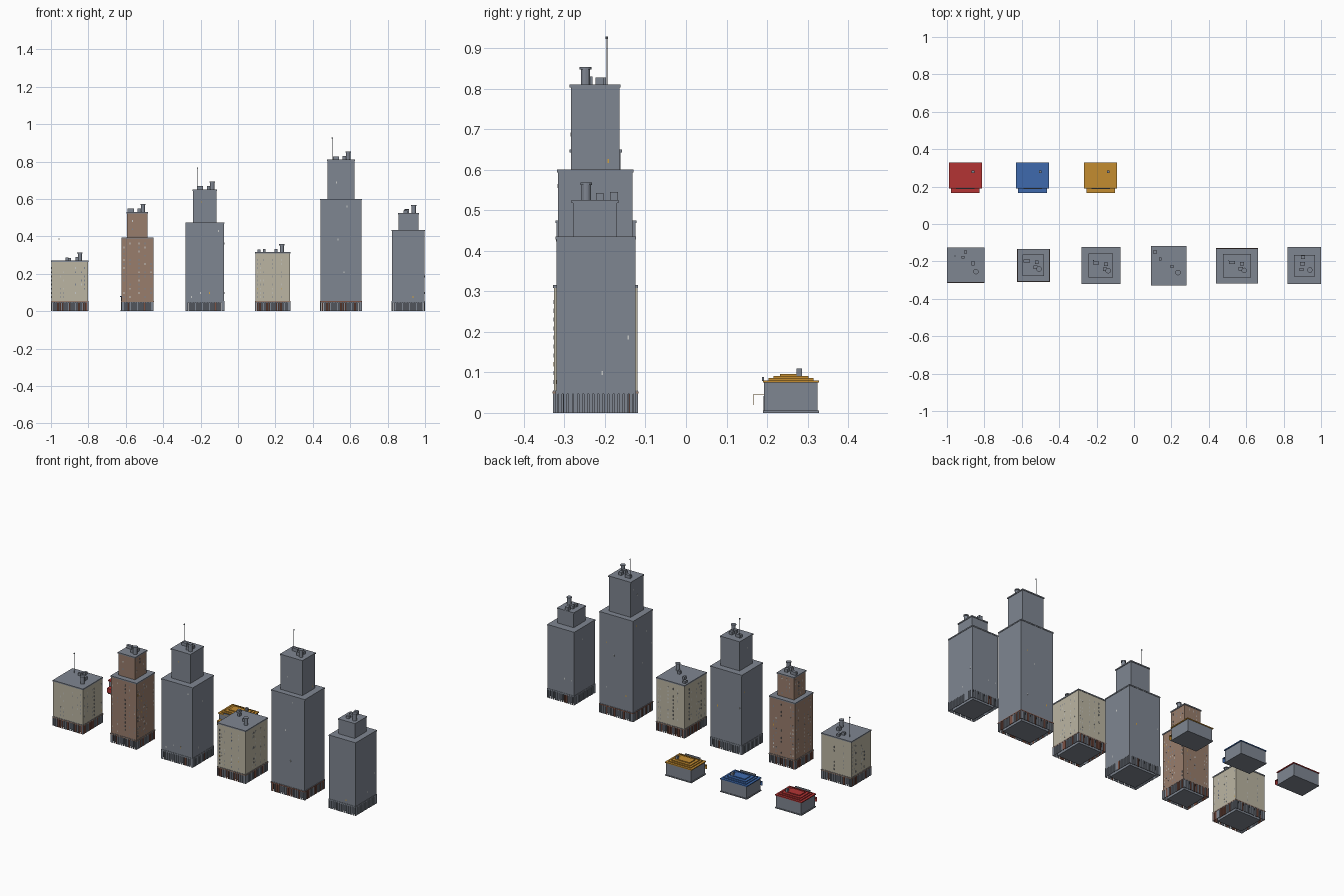
import bpy, bmesh, random
from mathutils import Matrix

if "Cube" in bpy.data.objects:
    bpy.data.objects.remove(bpy.data.objects["Cube"])

random.seed(7)


def mat(name, srgb):
    m = bpy.data.materials.new(name)
    lin = [((c / 255 + 0.055) / 1.055) ** 2.4 for c in srgb]
    m.diffuse_color = (*lin, 1)
    m.use_nodes = True
    m.node_tree.nodes["Principled BSDF"].inputs["Base Color"].default_value = m.diffuse_color
    return m


GREY = mat("slate_grey", (127, 134, 145))
DARK = mat("dark_glass", (78, 84, 95))
BEIGE = mat("beige_stone", (187, 181, 162))
BROWN = mat("brown_brick", (152, 125, 108))
RUST = mat("rust_trim", (125, 82, 68))
PALE = mat("pale_window", (200, 202, 200))
AMBER = mat("lit_window", (205, 160, 70))
RED = mat("red_roof", (180, 52, 52))
BLUE = mat("blue_roof", (62, 106, 174))
GOLD = mat("gold_roof", (196, 140, 48))


class Part:
    """Collects boxes and cylinders into one named mesh object."""
    def __init__(self, name, *mats):
        self.name, self.mats, self.bm = name, mats, bmesh.new()

    def box(self, x0, x1, y0, y1, z0, z1, mi=0):
        m = Matrix.Translation(((x0 + x1) / 2, (y0 + y1) / 2, (z0 + z1) / 2)) \
            @ Matrix.Diagonal((x1 - x0, y1 - y0, z1 - z0, 1))
        r = bmesh.ops.create_cube(self.bm, size=1, matrix=m)
        for f in {f for v in r["verts"] for f in v.link_faces}:
            f.material_index = mi

    def cyl(self, x, y, z0, z1, r, n=12):
        bmesh.ops.create_cone(self.bm, cap_ends=True, segments=n, radius1=r,
                              radius2=r, depth=z1 - z0,
                              matrix=Matrix.Translation((x, y, (z0 + z1) / 2)))

    def done(self):
        me = bpy.data.meshes.new(self.name)
        self.bm.to_mesh(me)
        self.bm.free()
        for m in self.mats:
            me.materials.append(m)
        ob = bpy.data.objects.new(self.name, me)
        bpy.context.collection.objects.link(ob)


def plates(part, x0, x1, y0, y1, z0, z1, step, rise, w, h, columns, chance,
           pick, t=0.0006):
    """Thin plates in columns on all four walls."""
    rows = int((z1 - z0) / rise)
    for lo, hi, along_x in ((x0, x1, True), (y0, y1, False)):
        n = int((hi - lo - 0.004) / step)
        for side in (0, 1):
            for i in range(n):
                if random.random() > columns:
                    continue
                c = (lo + hi) / 2 + (i - (n - 1) / 2) * step
                a, b = c - w / 2, c + w / 2
                for j in range(rows):
                    if random.random() > chance:
                        continue
                    z = z0 + (j + 0.5) * rise
                    if along_x:
                        p = (y0, y1)[side]
                        part.box(a, b, p - t, p + t, z - h / 2, z + h / 2, pick())
                    else:
                        p = (x0, x1)[side]
                        part.box(p - t, p + t, a, b, z - h / 2, z + h / 2, pick())


def tower(n, wall, x0, x1, y0, y1, top, upper, units, tank, mast):
    base, c = 0.055, 0.018
    # ground floor: inset core, rows of slim piers and a beam above them
    g = Part(f"tower_{n}_ground_floor", GREY, RUST)
    g.box(x0 + c, x1 - c, y0 + c, y1 - c, 0, base)
    g.box(x0, x1, y0, y1, 0.047, base)
    k = 0.0015
    rust = 0.3 if n in (1, 2, 4, 5) else 0.05
    plates(g, x0 + k, x1 - k, y0 + k, y1 - k, 0, 0.0475, 0.0125, 0.0475, 0.009,
           0.0475, 1, 1, lambda: int(random.random() < rust), k)
    for x in (x0, x1 - 0.006):
        for y in (y0, y1 - 0.006):
            g.box(x, x + 0.006, y, y + 0.006, 0, 0.0475)
    g.done()
    # belt course
    e = 0.001
    if n in (1, 2, 4, 5):
        b = Part(f"tower_{n}_belt", RUST if n == 5 else BROWN)
        b.box(x0 - e, x1 + e, y0 - e, y1 + e, 0.048, 0.053)
        b.done()
    # main shaft and setback block
    s = Part(f"tower_{n}_shaft", wall)
    i = 0.002
    s.box(x0 + i, x1 - i, y0 + i, y1 - i, base, top - 0.002)
    blocks = [(x0 + i, x1 - i, y0 + i, y1 - i, base + 0.01, top - 0.015)]
    roofs = [(x0, x1, y0, y1, top)]
    if upper:
        u0, u1, v0, v1, ut = upper
        s.box(u0, u1, v0, v1, top - 0.002, ut - 0.002)
        blocks.append((u0, u1, v0, v1, top + 0.01, ut - 0.012))
        roofs.append((u0 - 0.003, u1 + 0.003, v0 - 0.003, v1 + 0.003, ut))
    s.done()
    # windows
    w = Part(f"tower_{n}_windows", GREY, PALE, AMBER)
    if wall == GREY:
        style = (1, 0.01, lambda: random.choice((1, 1, 2)))
    else:
        style = (0.45, 0.65, lambda: random.choices((0, 1, 2), (12, 10, 0.5))[0])
    for b in blocks:
        plates(w, *b, 0.016, 0.022, 0.0045, 0.010, *style)
    w.done()
    # flat roof slabs
    r = Part(f"tower_{n}_roof_slabs", GREY)
    for a, b, c0, d, z in roofs:
        r.box(a, b, c0, d, z - 0.007, z)
    r.done()
    # rooftop units, water tank, mast
    z = roofs[-1][4]
    q = Part(f"tower_{n}_rooftop_units", GREY)
    for x, y, sx, sy, h in units:
        q.box(x - sx / 2, x + sx / 2, y - sy / 2, y + sy / 2, z, z + h)
    q.done()
    q = Part(f"tower_{n}_water_tank", GREY)
    q.cyl(*tank, z, z + 0.037, 0.0115)
    q.cyl(*tank, z + 0.037, z + 0.043, 0.0145)
    q.done()
    if mast:
        q = Part(f"tower_{n}_mast", GREY)
        q.cyl(*mast, z, z + 0.117, 0.0011, 6)
        q.cyl(*mast, z + 0.113, z + 0.119, 0.003, 8)
        q.done()


def units(x, y):
    """Rooftop boxes beside a tank on the setback towers."""
    return [(x - 0.065, y + 0.042, 0.034, 0.017, 0.018),
            (x - 0.012, y + 0.035, 0.02, 0.02, 0.018),
            (x - 0.018, y + 0.008, 0.022, 0.018, 0.02)]


tower(1, BEIGE, -1, -0.80, -0.314, -0.126, 0.27, None,
      [(-0.90, -0.15, 0.016, 0.018, 0.014), (-0.914, -0.178, 0.018, 0.015, 0.016),
       (-0.86, -0.21, 0.017, 0.022, 0.02)],
      (-0.845, -0.255), (-0.957, -0.172))
tower(2, BROWN, -0.624, -0.451, -0.308, -0.134, 0.395,
      (-0.594, -0.485, -0.276, -0.166, 0.53),
      units(-0.508, -0.24), (-0.508, -0.24), None)
tower(3, GREY, -0.282, -0.072, -0.322, -0.122, 0.475,
      (-0.24, -0.115, -0.284, -0.161, 0.65),
      units(-0.138, -0.25), (-0.138, -0.25), (-0.217, -0.195))
tower(4, BEIGE, 0.092, 0.28, -0.328, -0.118, 0.315, None,
      [(0.112, -0.15, 0.017, 0.02, 0.014), (0.14, -0.187, 0.014, 0.018, 0.018),
       (0.203, -0.228, 0.016, 0.016, 0.018)],
      (0.235, -0.26), None)
tower(5, GREY, 0.439, 0.662, -0.318, -0.13, 0.60,
      (0.479, 0.622, -0.284, -0.164, 0.81),
      units(0.589, -0.248), (0.589, -0.248), (0.504, -0.195))
tower(6, GREY, 0.822, 1, -0.322, -0.123, 0.435,
      (0.858, 0.964, -0.279, -0.170, 0.525),
      [(0.904, -0.178, 0.022, 0.02, 0.02), (0.900, -0.213, 0.026, 0.018, 0.018),
       (0.895, -0.243, 0.02, 0.016, 0.014)],
      (0.94, -0.246), None)


def shop(name, cx, colour):
    w = Part(f"{name}_walls", GREY, DARK)
    w.box(cx - 0.083, cx + 0.083, 0.193, 0.325, 0, 0.075)
    w.box(cx - 0.087, cx + 0.087, 0.190, 0.328, 0, 0.006)
    # front door and windows
    w.box(cx - 0.012, cx + 0.012, 0.1915, 0.195, 0.006, 0.042, 1)
    for s in (-1, 1):
        w.box(cx + s * 0.047 - 0.025, cx + s * 0.047 + 0.025, 0.192, 0.195,
              0.016, 0.042, 1)
    w.done()
    # stepped roof
    r = Part(f"{name}_stepped_roof", colour)
    for k, inset in enumerate((0, 0.014, 0.026, 0.042)):
        z = 0.075 + 0.005 * k
        r.box(cx - 0.088 + inset, cx + 0.088 - inset,
              0.19 + inset, 0.328 - inset, z, z + 0.0055)
    r.done()
    # thin awning with hanging valance
    a = Part(f"{name}_awning", colour)
    a.box(cx - 0.077, cx + 0.077, 0.165, 0.194, 0.0445, 0.0455)
    a.box(cx - 0.077, cx + 0.077, 0.165, 0.166, 0.019, 0.0455)
    a.done()
    s = Part(f"{name}_front_board", GREY)
    s.box(cx - 0.05, cx + 0.05, 0.188, 0.193, 0.079, 0.089)
    s.done()
    c = Part(f"{name}_chimney", GREY)
    c.box(cx + 0.034, cx + 0.048, 0.272, 0.286, 0.088, 0.11)
    c.done()


shop("red_shop", -0.902, RED)
shop("blue_shop", -0.542, BLUE)
shop("gold_shop", -0.178, GOLD)
